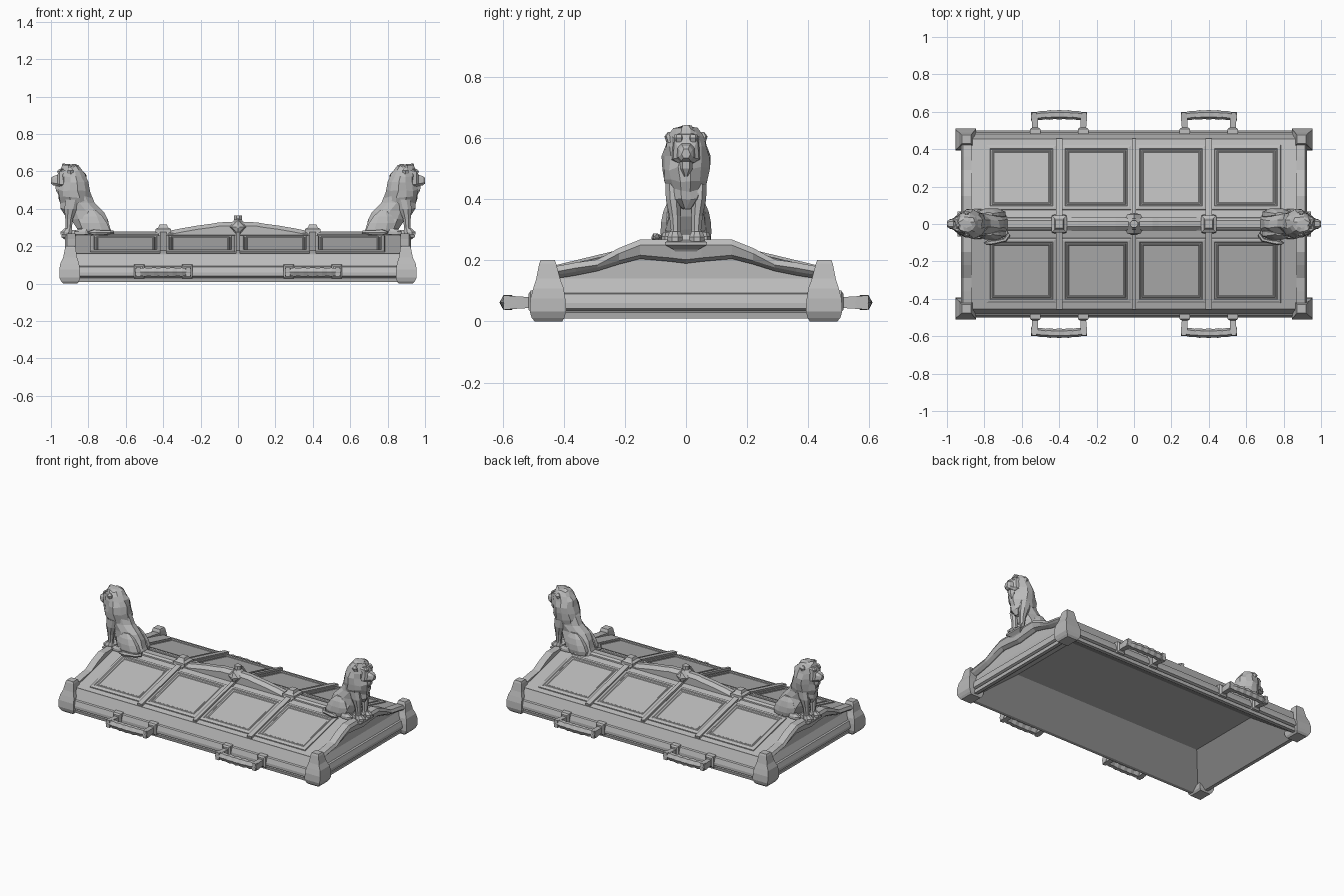
import bpy, bmesh, math, random
from mathutils import Vector, Matrix

cube = bpy.data.objects.get("Cube")
if cube:
    bpy.data.objects.remove(cube)
random.seed(4)

stone = bpy.data.materials.new("grey stone")
stone.use_nodes = True
GREY = (0.5, 0.5, 0.5, 1)
stone.diffuse_color = GREY
stone.node_tree.nodes["Principled BSDF"].inputs["Base Color"].default_value = GREY


def finish(bm, name, matrix=None):
    bmesh.ops.recalc_face_normals(bm, faces=bm.faces)
    mesh = bpy.data.meshes.new(name)
    bm.to_mesh(mesh)
    bm.free()
    mesh.materials.append(stone)
    ob = bpy.data.objects.new(name, mesh)
    bpy.context.collection.objects.link(ob)
    if matrix:
        ob.matrix_world = matrix
    return ob


def loft(name, rings, matrix=None):
    """Skin a list of equal-length point rings and cap both ends."""
    bm = bmesh.new()
    vs = [[bm.verts.new(p) for p in r] for r in rings]
    n = len(vs[0])
    for a, b in zip(vs, vs[1:]):
        for i in range(n):
            j = (i + 1) % n
            bm.faces.new((a[i], a[j], b[j], b[i]))
    bm.faces.new(vs[0])
    bm.faces.new(vs[-1])
    return finish(bm, name, matrix)


def rect(x0, x1, y0, y1, z):
    return [(x0, y0, z), (x1, y0, z), (x1, y1, z), (x0, y1, z)]


def oval(cx, cy, z, rx, ry, n=8):
    return [(cx + rx * math.cos(math.tau * (i + .5) / n),
             cy + ry * math.sin(math.tau * (i + .5) / n), z) for i in range(n)]


def box(name, x0, x1, y0, y1, z0, z1, matrix=None):
    return loft(name, [rect(x0, x1, y0, y1, z0), rect(x0, x1, y0, y1, z1)], matrix)


def mirrored(ob, axis, name):
    """Copy of an object reflected through the origin plane of one axis."""
    bm = bmesh.new()
    bm.from_mesh(ob.data)
    bm.transform(ob.matrix_world)
    bm.transform(Matrix.Scale(-1, 4, Vector([i == axis for i in range(3)])))
    return finish(bm, name)


# Base: tapering hollow underneath, then moulded rim rising to the eaves (inset, height)
rim = [(.035, .01), (.012, .01), (.008, .03), (.018, .034), (0, .042), (0, .06),
       (.01, .09), (.02, .094), (.045, .155)]
loft("hollow_base", [rect(-.7, .7, -.25, .25, .152)] +
     [rect(-.925 + d, .925 - d, -.5 + d, .5 - d, z) for d, z in rim])

# Pitched roof and its end walls
roof = [(-.455, .15), (-.455, .16), (0, .27), (.455, .16), (.455, .15), (0, .258)]
loft("roof_slopes", [[(x, y, z) for y, z in roof] for x in (-.88, .88)])
wall = [(-.45, .05), (-.45, .15), (0, .262), (.45, .15), (.45, .05)]
for side in (-1, 1):
    loft("end_wall", [[(side * x, y, z) for y, z in wall] for x in (.876, .886)])

# Framed panels and ribs, laid on each slope
pitch = math.atan2(.11, .455)
frame = [(0, -.004), (.002, .006), (.012, .009), (.02, .009), (.024, .004), (.03, .004),
         (.033, .007), (.038, .007), (.042, .004)]
for side in (-1, 1):
    slope = Matrix.Translation((0, 0, .27)) @ Matrix.Rotation(-side * pitch, 4, 'X')
    y0, y1 = (.076, .434) if side > 0 else (-.434, -.076)
    for k in range(4):
        cx = -.602 + .4 * k
        loft("roof_panel", [rect(cx - .188 + d, cx + .188 - d, y0 + d, y1 - d, h) for d, h in frame], slope)
    for x in (-.4, 0, .4):
        e0, e1 = sorted((side * .03, side * .465))
        w = .011 if x == 0 else .017
        box("roof_rib", x - w, x + w, e0, e1, -.004, .017, slope)

# Ridge bar, crest and ridge ornaments
loft("ridge_bar", [rect(-.88, .88, -w, w, z) for w, z in ((.035, .255), (.033, .27), (.02, .28))])
crest = [(0, .33), (.1, .328), (.13, .322), (.22, .31), (.3, .296), (.36, .284), (.4, .28)]
outline = [(-x, z) for x, z in crest[::-1]] + crest[1:]
loft("ridge_crest", [[(x, w * s, z - d) for x, z in outline] + [(.4, w * s, .262), (-.4, w * s, .262)]
                     for s, w, d in ((-1, .036, .02), (-1, .014, 0), (1, .014, 0), (1, .036, .02))])
for x in (-.4, .4):
    loft("ridge_post", [rect(x - a, x + a, -b, b, z) for a, b, z in
                        ((.026, .055, .235), (.026, .05, .268), (.042, .045, .276), (.042, .045, .292),
                         (.026, .032, .3), (.02, .022, .316))])
loft("ridge_finial", [oval(0, 0, z, r, q, 8) for z, r, q in
                      ((.255, .012, .035), (.28, .038, .052), (.306, .058, .055), (.33, .032, .034),
                       (.342, .022, .022), (.365, .022, .02))])
for s in (-1, 1):
    loft("finial_boss", [[(r * math.cos(a), s * y, .303 + r * math.sin(a))
                          for a in (0, math.pi / 2, math.pi, -math.pi / 2)]
                         for r, y in ((.048, .03), (.036, .05), (.008, .06))])

# Flared corner posts: (x inner, x outer, y inner, y outer, height)
post = [(.86, .935, .405, .495, 0), (.85, .945, .398, .505, .012), (.845, .955, .393, .511, .032),
        (.845, .955, .395, .509, .075), (.85, .95, .4, .5, .108), (.86, .935, .412, .49, .14),
        (.868, .925, .425, .48, .19), (.872, .92, .43, .475, .202)]
for sx in (-1, 1):
    for sy in (-1, 1):
        loft("corner_post", [rect(sx * a, sx * b, sy * c, sy * d, z) for a, b, c, d, z in post])

# Gable mouldings: (y, bottom, top) stations
gable = [(0, .19, .268), (.05, .196, .268), (.15, .205, .268), (.22, .187, .24),
         (.29, .165, .203), (.36, .151, .193), (.44, .138, .178)]
stations = [(-y, a, b) for y, a, b in gable[:0:-1]] + gable
for s in (-1, 1):
    loft("gable_cornice", [[(s * .868, y, a), (s * .895, y, a), (s * .915, y, a + .012),
                            (s * .925, y, b - .018), (s * .915, y, b), (s * .868, y, b)]
                           for y, a, b in stations])
    loft("gable_keystone", [rect(s * .865, s * x, -w, w, z) for x, w, z in
                            ((.89, .006, .19), (.925, .04, .235), (.945, .068, .25), (.945, .068, .26),
                             (.93, .05, .266), (.925, .045, .286))])

# Carrying handles
for sy in (-1, 1):
    for cx in (-.4, .4):
        for sx in (-1, 1):
            x = cx + sx * .128
            loft("handle_mount", [[(x + a, sy * y, .065 + b) for a, b in
                                   ((-w, -h), (w, -h), (w, h), (-w, h))]
                                  for y, w, h in ((.48, .028, .038), (.508, .028, .036), (.515, .018, .026))])
            loft("handle_arm", [[(x + sx * o + a, sy * y, .062 + b) for a, b in
                                 ((-w, -h), (w, -h), (w, h), (-w, h))]
                                for y, w, h, o in ((.5, .015, .017, 0), (.565, .017, .021, .003),
                                                   (.597, .012, .024, .006))])
        rings = []
        for i in range(13):
            t = i / 6 - 1
            r = (.021 if i % 2 else .025) + .004 * (1 - t * t)
            y = .575 + .009 * (1 - t * t)
            rings.append([(cx + t * .15, sy * (y + .9 * r * math.cos(a)), .062 + r * math.sin(a))
                          for a in [math.tau * k / 6 for k in range(6)]])
        loft("handle_grip", rings)


# Seated lion facing +x
def both(parts, name, rings_of):
    for s in (-1, 1):
        parts.append(loft(name, rings_of(s)))


def jag(rings, amount):
    return [[tuple(c + random.uniform(-amount, amount) for c in p) for p in r] for r in rings]


def stack(table, n):
    return [oval((a + b) / 2, 0, z, (b - a) / 2, w, n) for z, a, b, w in table]


lion = []
torso = [(.262, .665, .84, .08), (.3, .68, .87, .08), (.345, .693, .895, .07), (.385, .715, .91, .06),
         (.43, .765, .93, .06), (.48, .785, .94, .06), (.54, .82, .93, .05)]
lion.append(loft("lion_body", jag(stack(torso, 10), .004)))
mane = [(.372, .9, .925, .012), (.4, .85, .945, .042), (.43, .783, .948, .06), (.46, .785, .96, .07),
        (.5, .79, .962, .077), (.54, .802, .955, .077), (.575, .812, .952, .07),
        (.605, .828, .952, .058), (.628, .85, .945, .04), (.638, .87, .935, .02)]
lion.append(loft("lion_mane", jag(stack(mane, 12), .006)))
face = [(.92, .05, .515, .62), (.955, .042, .52, .612), (.965, .03, .522, .582),
        (.988, .024, .526, .575), (1.0, .014, .535, .565)]
lion.append(loft("lion_face", [[(x, -w, a + .012), (x, -w * .6, a), (x, w * .6, a), (x, w, a + .012),
                                (x, w * .9, b - .014), (x, w * .5, b), (x, -w * .5, b),
                                (x, -w * .9, b - .014)] for x, w, a, b in face]))
lion.append(loft("lion_beard", [oval(.955, 0, z, r, r, 6) for z, r in
                                ((.475, .006), (.5, .022), (.53, .024))]))
both(lion, "lion_ear", lambda s: [oval(.895, s * y, z, r, r * .7, 6) for y, z, r in
                                  ((.05, .585, .02), (.058, .606, .018), (.055, .62, .006))])
both(lion, "lion_brow", lambda s: [oval(x, s * .023, z, .014, .015, 6) for x, z in
                                   ((.95, .588), (.955, .6), (.945, .612))])
both(lion, "lion_front_leg", lambda s: [oval(x, s * y, z, r, q, 8) for x, y, z, r, q in
     ((.905, .034, .262, .024, .02), (.905, .034, .3, .018, .017), (.903, .036, .345, .022, .02),
      (.895, .042, .4, .036, .026), (.885, .045, .45, .04, .024))])
both(lion, "lion_front_paw", lambda s: [oval(x, s * .036, z, r, q, 8) for x, z, r, q in
     ((.918, .262, .034, .026), (.918, .276, .034, .027), (.91, .294, .022, .02))])
both(lion, "lion_haunch", lambda s: [oval(x, s * .052, z, r, q, 8) for x, z, r, q in
     ((.755, .262, .07, .028), (.76, .29, .08, .034), (.77, .325, .075, .032), (.775, .36, .055, .024),
      (.78, .39, .025, .01))])
both(lion, "lion_hind_paw", lambda s: [oval(x, s * .06, z, r, q, 8) for x, z, r, q in
     ((.835, .262, .045, .022), (.835, .278, .044, .022), (.822, .293, .03, .015))])
tail = [(.685, -.02, .01), (.668, -.055, .011), (.69, -.085, .011), (.73, -.094, .012),
        (.77, -.1, .017), (.8, -.104, .004)]
lion.append(loft("lion_tail", [[(x + r * math.cos(a) * .6, y + r * math.cos(a) * .8, .274 + r * math.sin(a))
                                for a in [math.tau * k / 6 for k in range(6)]] for x, y, r in tail]))
lion.append(box("lion_plinth", .7, .9, -.045, .045, .24, .268))
for part in lion:
    mirrored(part, 0, part.name.split(".")[0] + "_right")
